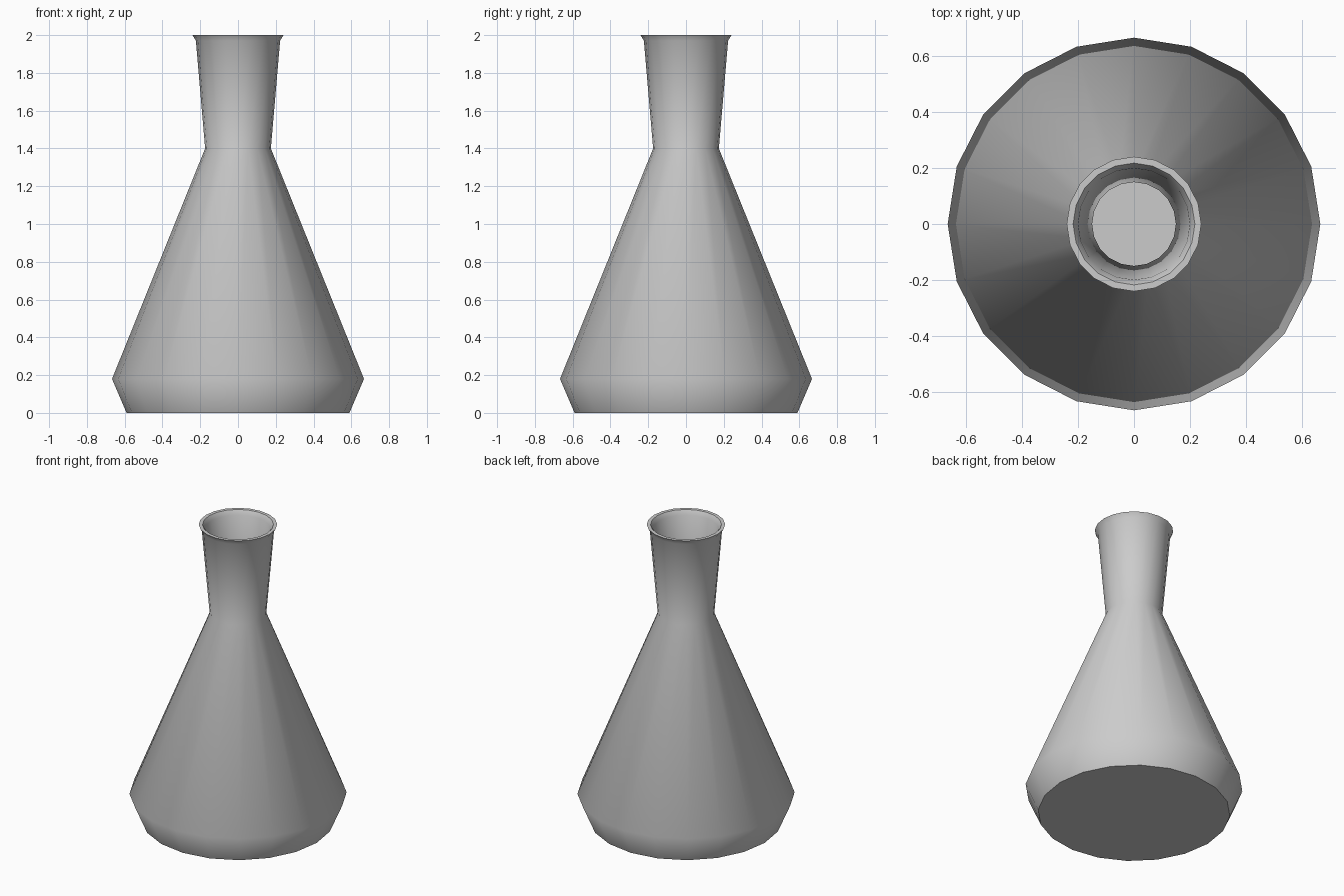
import bpy, bmesh, math

if "Cube" in bpy.data.objects:
    bpy.data.objects.remove(bpy.data.objects["Cube"])

SIDES = 20

# Radius/height profile: outer wall from base to rim, then inner wall down to the floor
PROFILE = [
    (0.59, 0.0), (0.667, 0.18), (0.174, 1.40), (0.223, 1.97), (0.241, 2.0),
    (0.218, 2.0), (0.20, 1.97), (0.15, 1.40), (0.64, 0.185), (0.575, 0.025),
]


def lathe(name, profile, sides):
    bm = bmesh.new()
    rings = []
    for r, z in profile:
        rings.append([bm.verts.new((r * math.cos(2 * math.pi * i / sides),
                                    r * math.sin(2 * math.pi * i / sides), z))
                      for i in range(sides)])
    for a, b in zip(rings, rings[1:]):
        for i in range(sides):
            j = (i + 1) % sides
            bm.faces.new((a[i], a[j], b[j], b[i]))
    # underside and inner floor
    bm.faces.new(rings[0][::-1])
    bm.faces.new(rings[-1])
    bmesh.ops.recalc_face_normals(bm, faces=bm.faces)
    mesh = bpy.data.meshes.new(name)
    bm.to_mesh(mesh)
    bm.free()
    obj = bpy.data.objects.new(name, mesh)
    bpy.context.collection.objects.link(obj)
    return obj


# Hollow conical flask with flared lip
flask = lathe("conical_flask", PROFILE, SIDES)
bpy.context.view_layer.objects.active = flask
flask.select_set(True)
bpy.ops.object.shade_smooth_by_angle(angle=math.radians(52))
